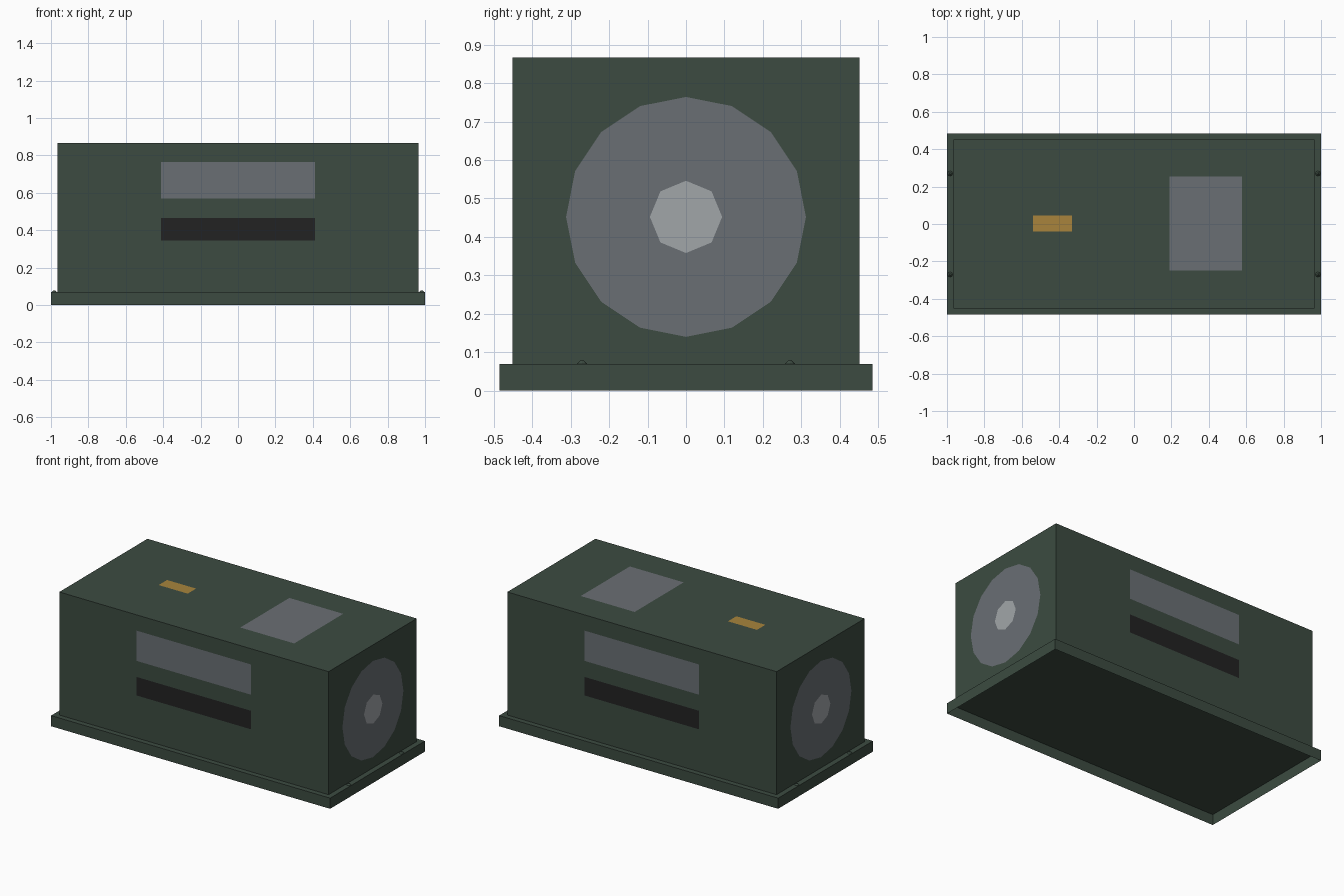
import bpy, bmesh, math
from mathutils import Matrix, Vector

if "Cube" in bpy.data.objects:
    bpy.data.objects.remove(bpy.data.objects["Cube"])


def material(name, rgb):
    def lin(c):
        c /= 255
        return c / 12.92 if c <= 0.04045 else ((c + 0.055) / 1.055) ** 2.4
    m = bpy.data.materials.new(name)
    m.diffuse_color = (*[lin(c) for c in rgb], 1)
    m.use_nodes = True
    m.node_tree.nodes["Principled BSDF"].inputs["Base Color"].default_value = m.diffuse_color
    return m


GREEN = material("dark green", (60, 75, 65))
GREY = material("mid grey", (106, 111, 116))
PALE = material("pale grey", (161, 166, 169))
BLACK = material("near black", (34, 34, 34))
GOLD = material("ochre", (168, 132, 60))


def finish(bm, name, mat):
    me = bpy.data.meshes.new(name)
    bm.to_mesh(me)
    bm.free()
    me.materials.append(mat)
    ob = bpy.data.objects.new(name, me)
    bpy.context.collection.objects.link(ob)
    return ob


def box(name, half_x, half_y, z0, z1, mat, open_bottom=False):
    bm = bmesh.new()
    bmesh.ops.create_cube(bm, size=1, matrix=Matrix.Translation((0, 0, (z0 + z1) / 2))
                          @ Matrix.Diagonal((2 * half_x, 2 * half_y, z1 - z0, 1)))
    if open_bottom:
        bm.normal_update()
        bmesh.ops.delete(bm, geom=[f for f in bm.faces if f.normal.z < -0.5], context='FACES')
    return finish(bm, name, mat)


def plate(name, points, origin, u, v, mat):
    """Flat polygon in the plane spanned by u and v, facing u x v."""
    o, u, v = Vector(origin), Vector(u), Vector(v)
    bm = bmesh.new()
    bm.faces.new([bm.verts.new(o + u * a + v * b) for a, b in points])
    return finish(bm, name, mat)


def rect(w, h):
    return [(-w / 2, -h / 2), (w / 2, -h / 2), (w / 2, h / 2), (-w / 2, h / 2)]


def ngon(n, r):
    return [(r * math.sin(-2 * math.pi * i / n), r * math.cos(2 * math.pi * i / n))
            for i in range(n)]


BX, BY, TOP, RIM = 0.965, 0.451, 0.866, 0.069
GAP = 0.002

# Housing and hollow base flange
box("housing", BX, BY, RIM, TOP, GREEN)
box("base_flange", 1.0, 0.485, 0, RIM, GREEN, open_bottom=True)

for s, side, end in ((-1, "front", "left"), (1, "back", "right")):
    # Label panel and dark slot on the long sides
    u = (-s, 0, 0)
    y = s * (BY + GAP)
    plate(side + "_panel", rect(0.824, 0.196), (0, y, 0.667), u, (0, 0, 1), GREY)
    plate(side + "_slot", rect(0.824, 0.12), (0, y, 0.405), u, (0, 0, 1), BLACK)
    # End disc with hub
    u = (0, s, 0)
    plate(end + "_disc", ngon(16, 0.312), (s * (BX + GAP), 0, 0.452), u, (0, 0, 1), GREY)
    plate(end + "_hub", ngon(8, 0.094), (s * (BX + 2 * GAP), 0, 0.452), u, (0, 0, 1), PALE)
    # Flange bolts
    for t in (-1, 1):
        bm = bmesh.new()
        bmesh.ops.create_cone(bm, cap_ends=True, segments=8, radius1=0.014, radius2=0.005,
                              depth=0.009,
                              matrix=Matrix.Translation((s * 0.983, t * 0.27, RIM + 0.0045)))
        finish(bm, end + ("_front_bolt" if t < 0 else "_back_bolt"), GREEN)

# Top hatch and marker
plate("top_hatch", rect(0.386, 0.502), (0.384, 0.002, TOP + GAP), (1, 0, 0), (0, 1, 0), GREY)
plate("top_marker", rect(0.208, 0.086), (-0.436, 0.002, TOP + GAP), (1, 0, 0), (0, 1, 0), GOLD)
